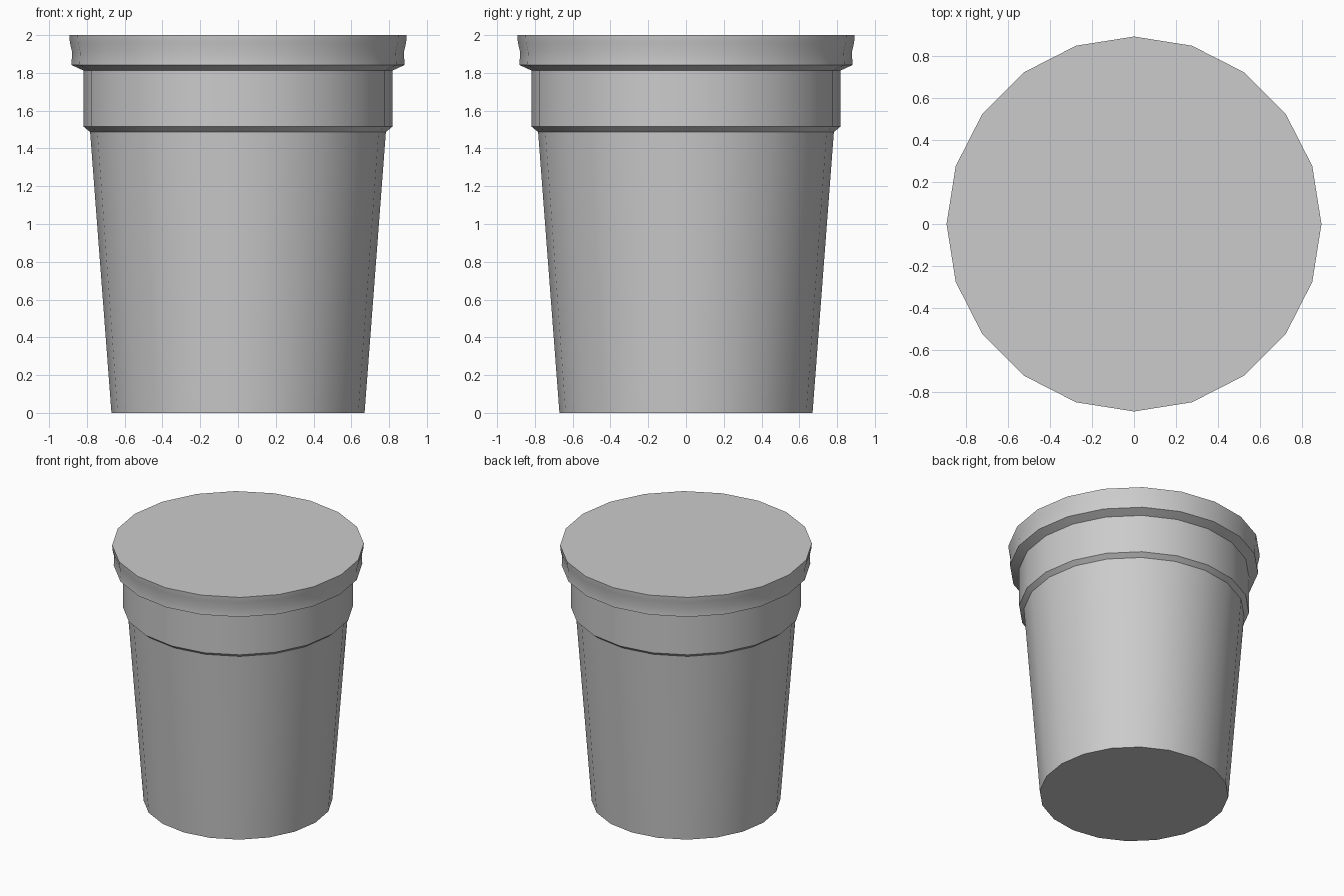
import bpy, bmesh, math

if "Cube" in bpy.data.objects:
    bpy.data.objects.remove(bpy.data.objects["Cube"])

SIDES = 20


def lathe(name, profile, cap_bottom=False, cap_top=False):
    """Revolve (radius, height) points around z, optionally capping the ends."""
    bm = bmesh.new()
    rings = []
    for r, z in profile:
        rings.append([bm.verts.new((r * math.cos(2 * math.pi * i / SIDES),
                                    r * math.sin(2 * math.pi * i / SIDES), z))
                      for i in range(SIDES)])
    for low, high in zip(rings, rings[1:]):
        for i in range(SIDES):
            j = (i + 1) % SIDES
            bm.faces.new((low[i], low[j], high[j], high[i]))
    if cap_bottom:
        bm.faces.new(rings[0][::-1])
    if cap_top:
        bm.faces.new(rings[-1])
    mesh = bpy.data.meshes.new(name)
    bm.to_mesh(mesh)
    bm.free()
    obj = bpy.data.objects.new(name, mesh)
    bpy.context.collection.objects.link(obj)
    bpy.ops.object.select_all(action='DESELECT')
    obj.select_set(True)
    bpy.context.view_layer.objects.active = obj
    bpy.ops.object.shade_smooth_by_angle(angle=math.radians(40))
    return obj


# Tapered cup wall with closed base
lathe("cup_body", [(0.67, 0), (0.783, 1.487)], cap_bottom=True)

# Straight collar with a small chamfer underneath
lathe("collar", [(0.783, 1.487), (0.817, 1.515), (0.817, 1.812)])

# Overhanging, slightly waisted rim with flat closed top
lathe("rim_lid", [(0.817, 1.812), (0.882, 1.842), (0.878, 1.91),
                  (0.89, 1.96), (0.893, 2.0)], cap_top=True)
